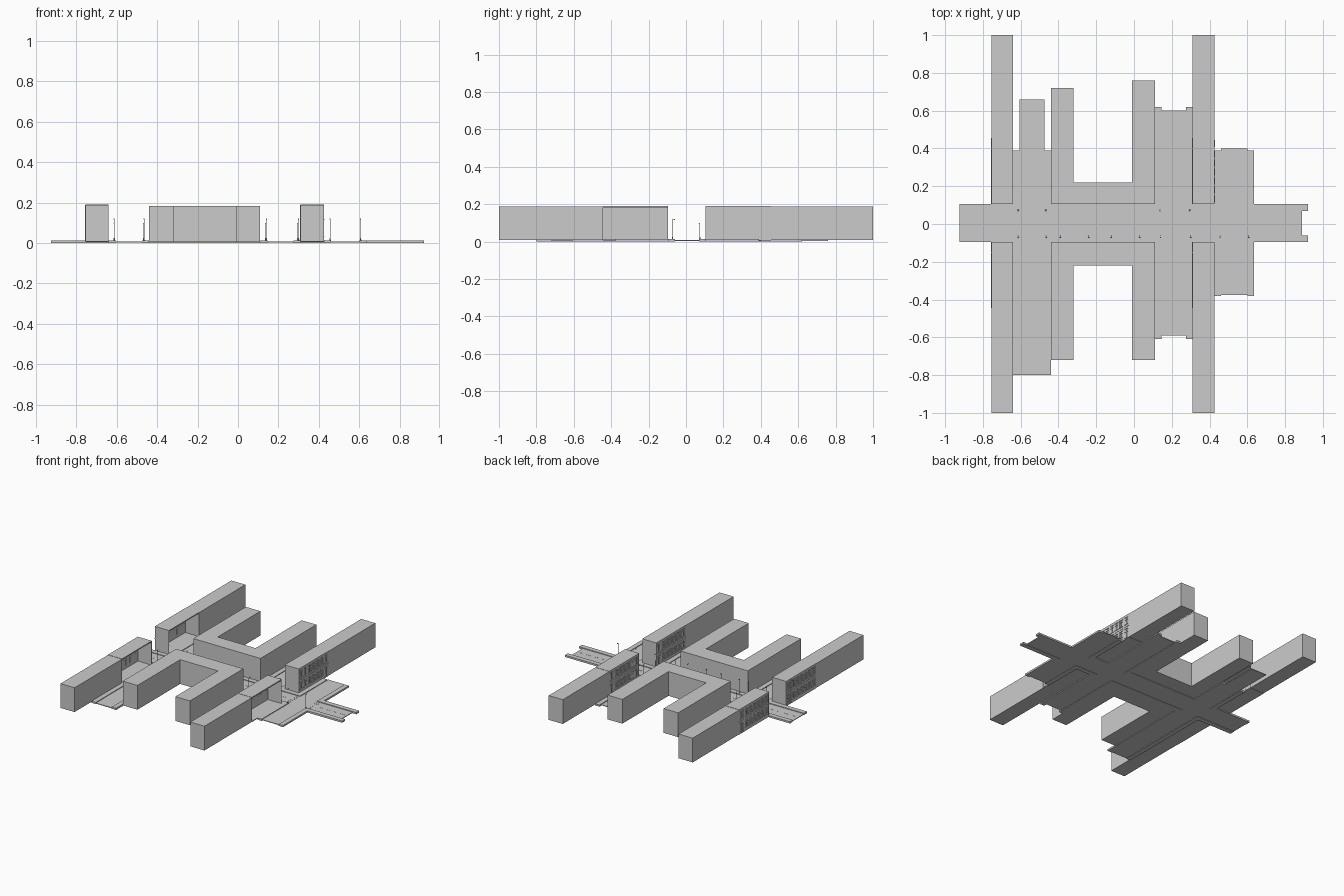
import bpy, bmesh
from mathutils import Matrix, Vector

if "Cube" in bpy.data.objects:
    bpy.data.objects.remove(bpy.data.objects["Cube"])


def boxes(name, items):
    """One object from a list of (x0, x1, y0, y1, z0, z1) boxes."""
    bm = bmesh.new()
    for x0, x1, y0, y1, z0, z1 in items:
        m = Matrix.Translation(((x0 + x1) / 2, (y0 + y1) / 2, (z0 + z1) / 2))
        m = m @ Matrix.Diagonal((x1 - x0, y1 - y0, z1 - z0, 1))
        bmesh.ops.create_cube(bm, size=1, matrix=m)
    me = bpy.data.meshes.new(name)
    bm.to_mesh(me)
    bm.free()
    ob = bpy.data.objects.new(name, me)
    bpy.context.collection.objects.link(ob)
    return ob


def prism(name, outline, z0, z1):
    """Extruded flat outline."""
    bm = bmesh.new()
    f = bm.faces.new([bm.verts.new((x, y, z0)) for x, y in outline])
    r = bmesh.ops.extrude_face_region(bm, geom=[f])
    top = [v for v in r["geom"] if isinstance(v, bmesh.types.BMVert)]
    bmesh.ops.translate(bm, verts=top, vec=Vector((0, 0, z1 - z0)))
    bmesh.ops.recalc_face_normals(bm, faces=bm.faces)
    me = bpy.data.meshes.new(name)
    bm.to_mesh(me)
    bm.free()
    ob = bpy.data.objects.new(name, me)
    bpy.context.collection.objects.link(ob)
    return ob


ROAD, WALK, TOP = 0.008, 0.013, 0.188
S, N = -0.095, 0.105            # building lines of the main street
KS, KN = -0.06, 0.07            # kerb lines of the main street

# main road and the three cross roads (x0, x1, south end, north end)
cross = [(-0.605, -0.475, -0.80, 0.66),
         (0.145, 0.275, -0.59, 0.60),
         (0.46, 0.60, -0.375, 0.40)]
road = [(-0.925, 0.89, KS, KN, 0.003, ROAD)]
for x0, x1, ys, yn in cross:
    road += [(x0, x1, ys, KS, 0.003, ROAD), (x0, x1, KN, yn, 0.003, ROAD)]
boxes("road_surface", road)

# pavements along the main street, broken at the crossings
walk = []
for x0, x1 in [(-0.925, -0.605), (-0.475, 0.145), (0.275, 0.46), (0.60, 0.92)]:
    walk += [(x0, x1, S, KS, 0, WALK), (x0, x1, KN, N, 0, WALK)]
# pavements along the cross roads
for x0, x1, ys, yn in [(-0.64, -0.605, -0.80, 0.39), (-0.475, -0.44, -0.80, 0.39),
                       (0.11, 0.145, -0.61, 0.62), (0.275, 0.31, -0.61, 0.62),
                       (0.425, 0.46, -0.38, 0.39), (0.60, 0.635, -0.38, 0.39)]:
    walk += [(x0, x1, ys, S, 0, WALK), (x0, x1, N, yn, 0, WALK)]
boxes("pavement", walk)

# painted lane dashes and zebra crossings
marks = []
for i in range(30):
    x = -0.90 + i * 0.06
    if not any(a - 0.06 < x < b + 0.03 for a, b, _, _ in cross):
        marks.append((x, x + 0.03, 0.003, 0.007, ROAD - 0.001, ROAD + 0.001))
for a, b, _, _ in cross:
    for i in range(6):
        y = KS + 0.012 + i * 0.02
        for x in (a - 0.03, b + 0.005):
            marks.append((x, x + 0.025, y, y + 0.008, ROAD - 0.001, ROAD + 0.001))
boxes("road_markings", marks)

# U-shaped central blocks either side of the main street
for name, y, inner, outer_l, outer_r in [("north", N, 0.22, 0.72, 0.76),
                                         ("south", S, -0.22, -0.72, -0.72)]:
    prism("central_block_" + name,
          [(-0.44, y), (0.11, y), (0.11, outer_r), (-0.01, outer_r), (-0.01, inner),
           (-0.32, inner), (-0.32, outer_l), (-0.44, outer_l)], 0.004, 0.184)


def facade(name, x, y0, d):
    """Two-storey front at plane x; d is the outward direction along x."""
    def slab(a, b, ya, yb, za, zb):
        xs = sorted((x + d * a, x + d * b))
        return (xs[0], xs[1], y0 + ya, y0 + yb, za, zb)
    wall, glass, trim = [], [], []
    cols = [(0.012 + i * 0.0475, 0.012 + i * 0.0475 + 0.033) for i in range(6)]
    cols.append((0.305, 0.338))
    edges = [0.0] + [v for c in cols for v in c] + [0.35]
    # piers between the openings
    for a, b in zip(edges[::2], edges[1::2]):
        wall.append(slab(-0.004, 0, a, b, 0.01, TOP))
    # bands under, between and over the openings, with panes and frames
    for i, (a, b) in enumerate(cols):
        door = i == 6
        z_low = 0.014 if door else 0.034
        for za, zb in [(0.01, z_low), (0.082, 0.118), (0.17, TOP)]:
            wall.append(slab(-0.004, 0, a, b, za, zb))
        for za, zb in [(z_low, 0.082), (0.118, 0.17)]:
            m = (a + b) / 2
            glass.append(slab(-0.005, -0.003, a, b, za, zb))
            trim.append(slab(-0.003, 0.001, m - 0.0012, m + 0.0012, za, zb))
            zt = za + (zb - za) * 0.68
            trim.append(slab(-0.003, 0.001, a, b, zt - 0.001, zt + 0.001))
            trim.append(slab(-0.003, 0.003, a - 0.002, b + 0.002, za - 0.003, za))
            trim.append(slab(-0.003, 0.002, a - 0.002, b + 0.002, zb, zb + 0.003))
    # storey string course and corner strip
    trim.append(slab(0, 0.002, 0, 0.35, 0.098, 0.102))
    trim.append(slab(0, 0.002, 0.292, 0.297, 0.01, TOP))
    boxes(name + "_wall", wall)
    boxes(name + "_windows", glass)
    boxes(name + "_trim", trim)


# long outer rows: solid back part and a hollow shop part at the street corner
for side, x0, x1 in [("left", -0.755, -0.64), ("right", 0.31, 0.425)]:
    for name, near, far, end in [("north", N, 0.455, 1.0), ("south", S, -0.445, -1.0)]:
        tag = f"{side}_{name}"
        ya, yb = sorted((far, end))
        boxes(tag + "_row", [(x0, x1, ya, yb, 0.008, TOP)])
        ya, yb = sorted((near, far))
        e0, e1 = sorted((near, near + (0.004 if near > 0 else -0.004)))
        boxes(tag + "_shop_shell", [
            (x0, x1, ya, yb, 0.006, 0.012),             # floor
            (x0, x1, ya, yb, TOP - 0.006, TOP + 0.002), # roof
            (x0, x1, e0, e1, 0.01, TOP)])               # street gable
        facade(tag + "_front", x0, ya, -1)
        if tag == "right_north":
            facade(tag + "_rear", x1, ya, 1)


def lamp(name, x, y, h, arm):
    """Round post with a foot, an arm over the road and a lamp head."""
    bm = bmesh.new()
    for r, za, zb in [(0.0035, WALK, WALK + 0.012), (0.0015, WALK, h)]:
        bmesh.ops.create_cone(bm, cap_ends=True, segments=8, radius1=r, radius2=r * 0.8,
                              depth=zb - za, matrix=Matrix.Translation((x, y, (za + zb) / 2)))
    for w, ya, yb, t in [(0.002, 0, arm, 0.002), (0.005, arm * 0.6, arm, 0.004)]:
        m = Matrix.Translation((x, y + (ya + yb) / 2, h - t / 2))
        bmesh.ops.create_cube(bm, size=1, matrix=m @ Matrix.Diagonal((w, abs(yb - ya), t, 1)))
    me = bpy.data.meshes.new(name)
    bm.to_mesh(me)
    bm.free()
    bpy.context.collection.objects.link(bpy.data.objects.new(name, me))


# street lamps on the south kerb, signal posts on the north kerb corners
for i, x in enumerate((-0.613, -0.465, -0.39, -0.24, -0.12, 0.03, 0.152 - 0.012, 0.30, 0.46 - 0.004, 0.607)):
    lamp(f"street_lamp_{i}", x, -0.072, 0.12, 0.012)
for i, x in enumerate((-0.613, -0.467, 0.137, 0.295)):
    lamp(f"signal_post_{i}", x, 0.074, 0.10, -0.008)
